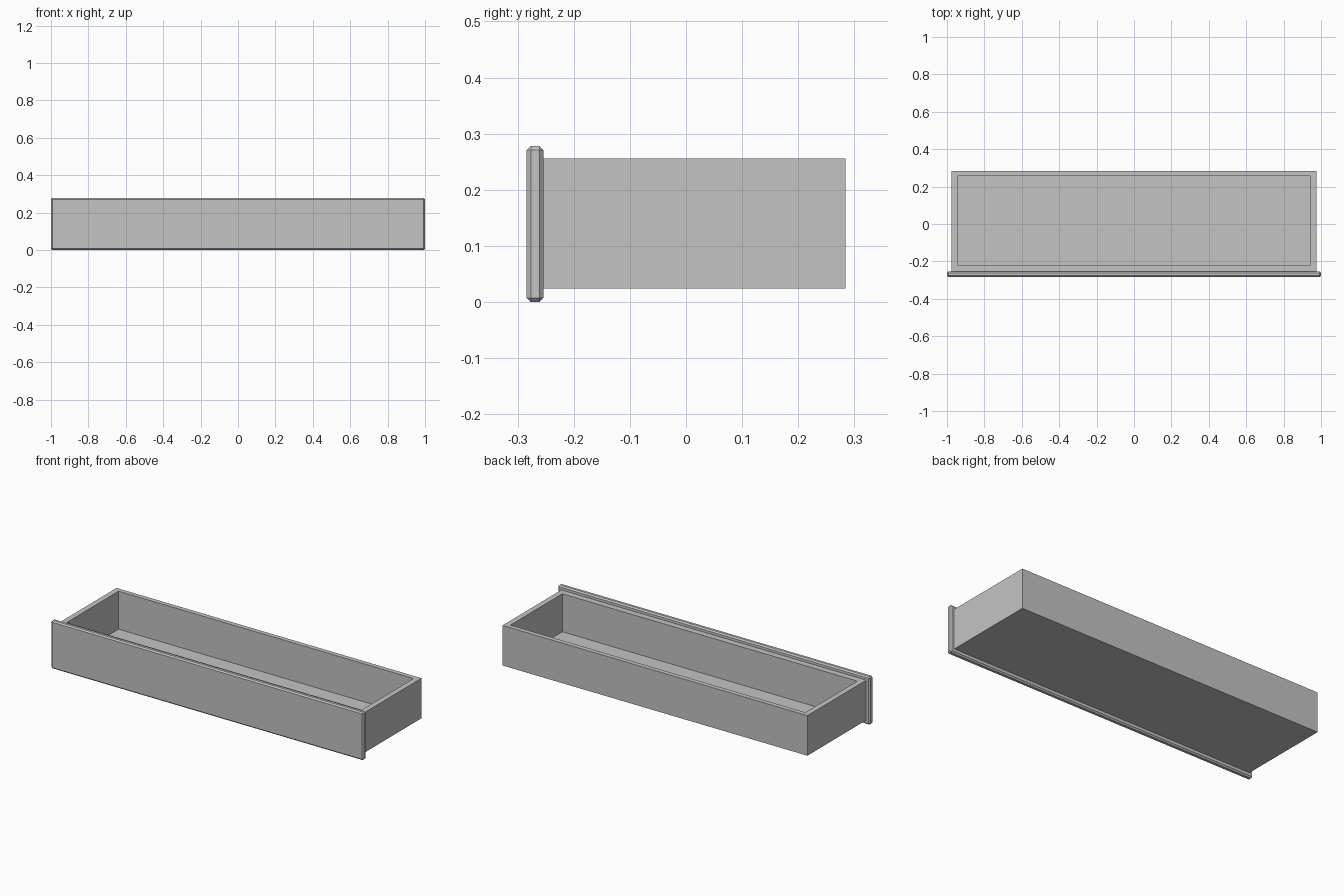
import bpy
import bmesh

cube = bpy.data.objects.get("Cube")
if cube:
    bpy.data.objects.remove(cube, do_unlink=True)

# One plain grey for the whole drawer
grey = bpy.data.materials.new("light_grey")
grey.use_nodes = True
colour = (0.55, 0.55, 0.55, 1.0)
grey.diffuse_color = colour
grey.node_tree.nodes["Principled BSDF"].inputs["Base Color"].default_value = colour


def box_mesh(lo, hi):
    """Return a bmesh box spanning two opposite corners."""
    bm = bmesh.new()
    bmesh.ops.create_cube(bm, size=1)
    for v in bm.verts:
        v.co = [lo[i] if v.co[i] < 0 else hi[i] for i in range(3)]
    return bm


def add_object(name, bm):
    mesh = bpy.data.meshes.new(name)
    bm.to_mesh(mesh)
    bm.free()
    mesh.materials.append(grey)
    obj = bpy.data.objects.new(name, mesh)
    bpy.context.collection.objects.link(obj)
    return obj


# Open tray: inset the top face to make the rim, then push it down to the floor
FLOOR_Z = 0.036
INNER_X, INNER_FRONT, INNER_BACK = 0.945, -0.218, 0.257
bm = box_mesh((-0.977, -0.254, 0.024), (0.977, 0.284, 0.256))
top = max(bm.faces, key=lambda f: f.calc_center_median().z)
bmesh.ops.inset_individual(bm, faces=[top], thickness=0.03)
for v in top.verts:
    v.co.x = INNER_X if v.co.x > 0 else -INNER_X
    v.co.y = INNER_BACK if v.co.y > 0 else INNER_FRONT
floor = bmesh.ops.extrude_discrete_faces(bm, faces=[top])["faces"][0]
for v in floor.verts:
    v.co.z = FLOOR_Z
bmesh.ops.recalc_face_normals(bm, faces=bm.faces[:])
add_object("drawer_tray", bm)

# Front panel with chamfered edges, overhanging the tray on all sides
panel = add_object("front_panel", box_mesh((-1, -0.284, 0), (1, -0.254, 0.278)))
bevel = panel.modifiers.new("chamfer", "BEVEL")
bevel.width = 0.0075
bevel.segments = 1
